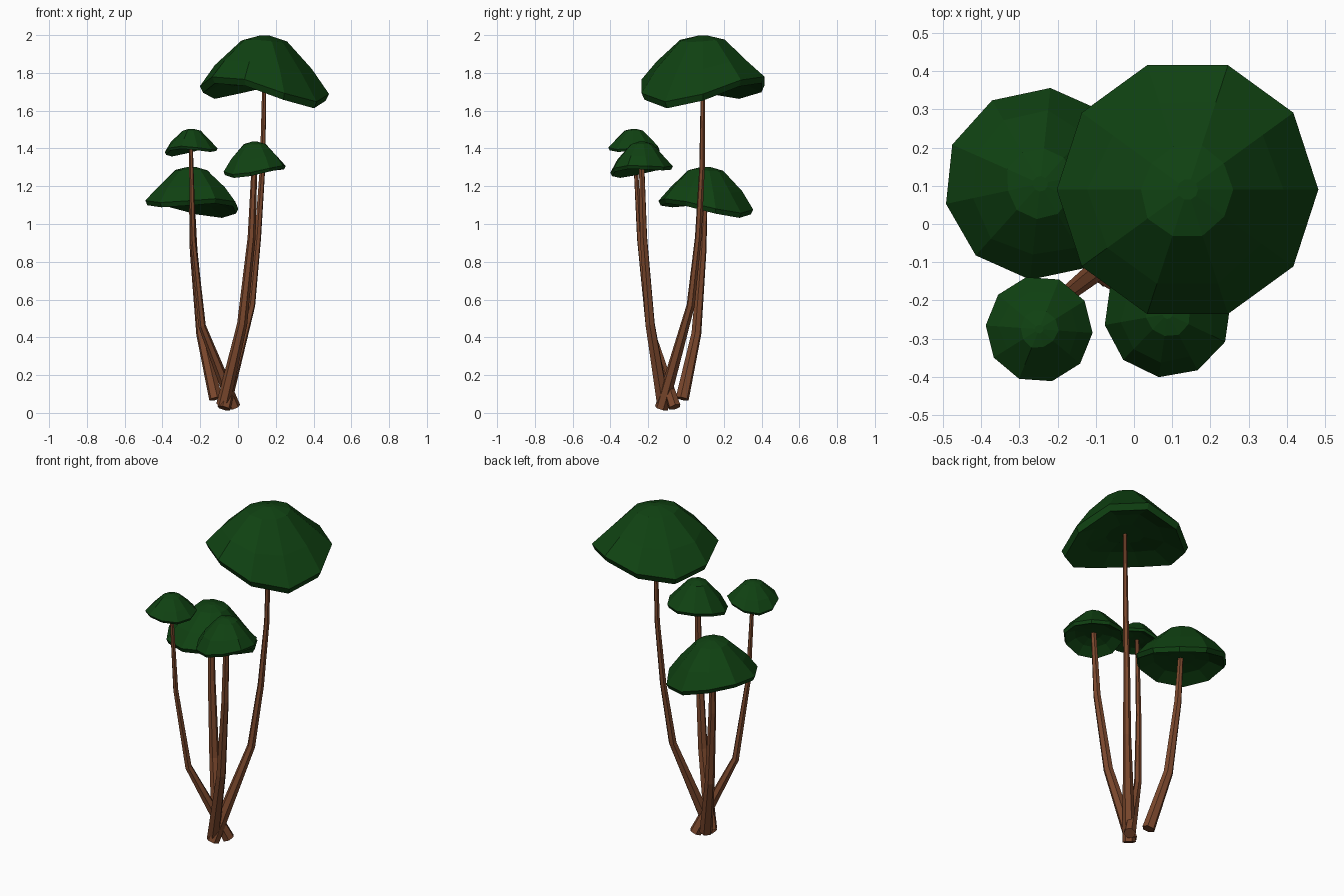
import bpy, bmesh, random
from math import cos, sin, radians, tau

random.seed(4)
if "Cube" in bpy.data.objects:
    bpy.data.objects.remove(bpy.data.objects["Cube"])


def material(name, color):
    m = bpy.data.materials.new(name)
    m.use_nodes = True
    m.diffuse_color = color
    m.node_tree.nodes["Principled BSDF"].inputs["Base Color"].default_value = color
    return m


BARK = material("brown bark", (0.2, 0.065, 0.026, 1))
LEAF = material("dark green leaves", (0.005, 0.054, 0.006, 1))
SIDES = 10

# Canopy profile from crown to rim and back underneath:
# radius, height between rim (0) and crown (1), share of the rim's warp
PROFILE = [(0.08, 0.99, 0), (0.36, 0.9, 0.1), (0.73, 0.45, 0.5), (1, 0.06, 1),
           (0.95, -0.06, 1), (0.62, 0.12, 0.6), (0.3, 0.17, 0.2)]


def canopy(name, center, radius, top, rim, phase, low, warp, tilt):
    """Umbrella crown whose rim is saddle-shaped and dips toward the angle low."""
    bm = bmesh.new()
    cx, cy = center
    rings = []
    for i, (r, h, share) in enumerate(PROFILE):
        ring = []
        for k in range(SIDES):
            a = radians(phase) + tau * k / SIDES
            d = a - radians(low)
            dz = -share * (warp * cos(2 * d) + tilt * cos(d))
            rr = radius * r
            if i in (1, 2):
                rr *= random.uniform(0.94, 1.06)
            ring.append(bm.verts.new((cx + rr * cos(a), cy + rr * sin(a),
                                      rim + h * (top - rim) + dz)))
        rings.append(ring)
    for lower, upper in zip(rings, rings[1:]):
        for k in range(SIDES):
            n = (k + 1) % SIDES
            bm.faces.new((lower[k], upper[k], upper[n], lower[n]))
    bm.faces.new(rings[0])
    bm.faces.new(rings[-1][::-1])
    bmesh.ops.recalc_face_normals(bm, faces=bm.faces[:])
    mesh = bpy.data.meshes.new(name)
    bm.to_mesh(mesh)
    bm.free()
    mesh.materials.append(LEAF)
    bpy.context.collection.objects.link(bpy.data.objects.new(name, mesh))


def trunk(name, points, radii):
    """Bent, tapering six-sided stem."""
    curve = bpy.data.curves.new(name, "CURVE")
    curve.dimensions = "3D"
    curve.bevel_depth = 1
    curve.bevel_resolution = 1
    curve.use_fill_caps = True
    spline = curve.splines.new("POLY")
    spline.use_smooth = False
    spline.points.add(len(points) - 1)
    for p, co, r in zip(spline.points, points, radii):
        p.co = (*co, 1)
        p.radius = r
    curve.materials.append(BARK)
    obj = bpy.data.objects.new(name, curve)
    bpy.context.collection.objects.link(obj)
    bpy.ops.object.select_all(action="DESELECT")
    obj.select_set(True)
    bpy.context.view_layer.objects.active = obj
    bpy.ops.object.convert(target="MESH")


# Canopies
canopy("tall_canopy", (0.14, 0.09), 0.342, 2.0, 1.71, 0, 325, 0.055, 0.025)
canopy("low_canopy", (-0.245, 0.105), 0.252, 1.305, 1.095, 12, 50, 0.022, 0.028)
canopy("small_canopy", (-0.248, -0.275), 0.14, 1.505, 1.39, 32, 145, 0.014, 0.012)
canopy("front_canopy", (0.088, -0.235), 0.167, 1.438, 1.285, 10, 230, 0.012, 0.02)

# Trunks, from foot to crown
THICK = (0.036, 0.027, 0.021, 0.015)
THIN = (0.034, 0.02, 0.015, 0.011)
trunk("tall_trunk", [(-0.075, -0.13, 0.025), (0.07, 0.025, 0.57), (0.105, 0.065, 0.93),
                     (0.13, 0.085, 1.3), (0.14, 0.09, 1.78)],
      (0.036, 0.022, 0.018, 0.015, 0.011))
trunk("low_trunk", [(-0.118, -0.02, 0.075), (-0.195, 0.055, 0.42),
                    (-0.235, 0.088, 0.86), (-0.245, 0.1, 1.15)], THICK)
trunk("small_trunk", [(-0.02, -0.06, 0.03), (-0.19, -0.195, 0.46),
                      (-0.238, -0.245, 0.92), (-0.25, -0.272, 1.42)], THIN)
trunk("front_trunk", [(-0.08, -0.12, 0.04), (0.022, -0.19, 0.47),
                      (0.072, -0.225, 0.93), (0.088, -0.235, 1.33)], THICK)
